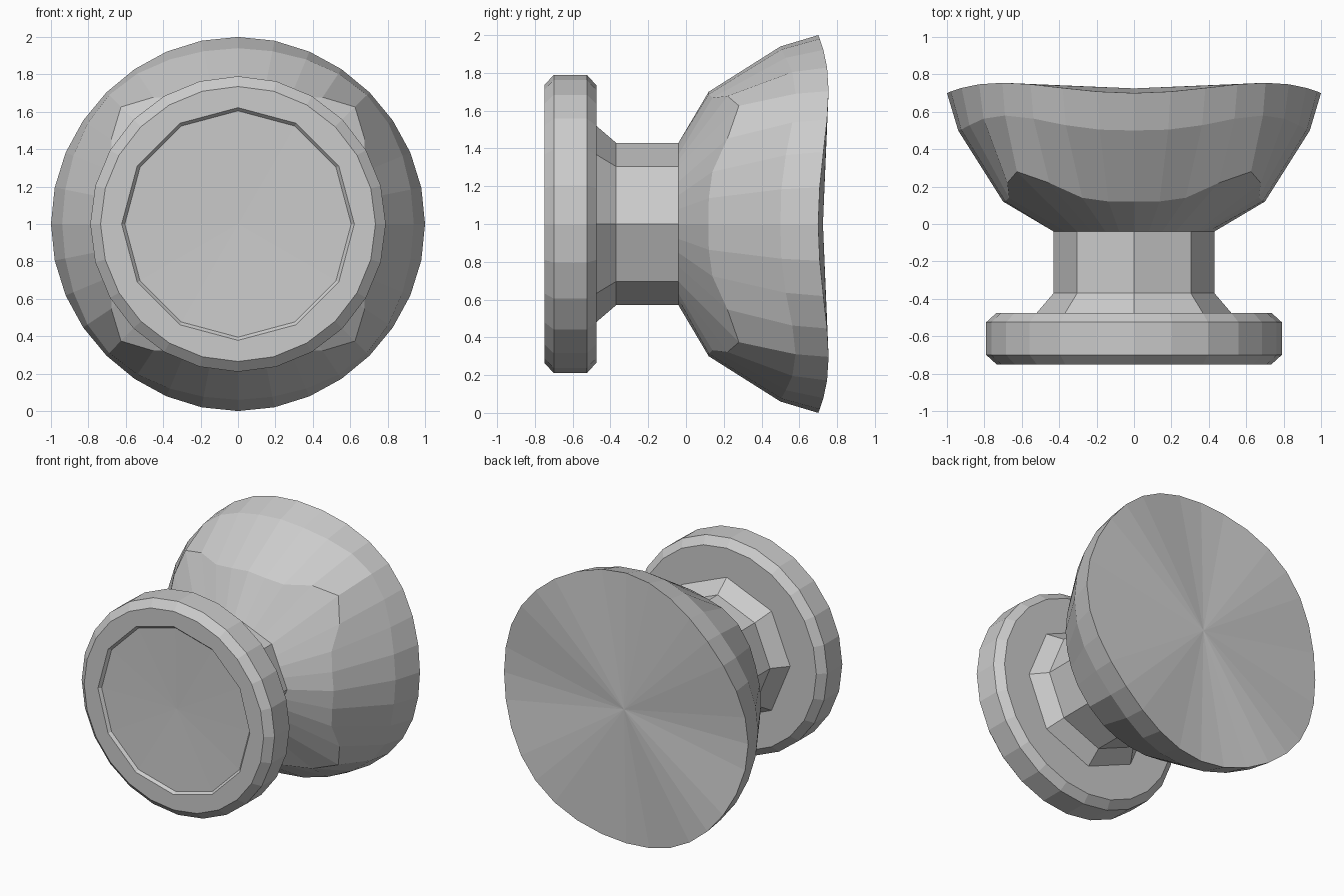
import bpy, bmesh
from math import sin, cos, pi

if "Cube" in bpy.data.objects:
    bpy.data.objects.remove(bpy.data.objects["Cube"])

CENTRE_Z = 1.0


def polygon(radius, sides):
    """Radius of a regular polygon (corner at angle 0) as a function of angle."""
    step = 2 * pi / sides
    return lambda a: radius * cos(step / 2) / cos((a % step) - step / 2)


def ring(radius, y, sides=None):
    """A plain ring: circle, or polygon when sides is given."""
    r = polygon(radius, sides) if sides else (lambda a: radius)
    return lambda a: (r(a), y)


def corner_ring(r0, r1, y0, y1, power):
    """A ring that swells from (r0, y0) to (r1, y1) at the four diagonals."""
    def f(a):
        c = abs(sin(2 * a)) ** power
        return r0 + (r1 - r0) * c, y0 + (y1 - y0) * c
    return f


def loft(name, segments, rings, start=None, end=None):
    """Skin rings around the y axis; start / end are y of optional cap centres."""
    bm = bmesh.new()
    loops = []
    for f in rings:
        loop = []
        for i in range(segments):
            a = 2 * pi * i / segments
            r, y = f(a)
            loop.append(bm.verts.new((r * sin(a), y, CENTRE_Z + r * cos(a))))
        loops.append(loop)
    for low, high in zip(loops, loops[1:]):
        for i in range(segments):
            j = (i + 1) % segments
            bm.faces.new((low[i], low[j], high[j], high[i]))
    for y, loop, flip in ((start, loops[0], True), (end, loops[-1], False)):
        if y is None:
            continue
        tip = bm.verts.new((0, y, CENTRE_Z))
        for i in range(segments):
            pair = (loop[i], loop[(i + 1) % segments])
            bm.faces.new((tip, *(pair[::-1] if flip else pair)))
    # Outward normals (the lofts run front to back)
    bm.normal_update()
    mid = len(rings) // 2 - 1
    face = bm.faces[:] and loops[mid][0].link_faces[0]
    c = face.calc_center_median()
    if face.normal.x * c.x + face.normal.z * (c.z - CENTRE_Z) < 0:
        bmesh.ops.reverse_faces(bm, faces=bm.faces[:])
    mesh = bpy.data.meshes.new(name)
    bm.to_mesh(mesh)
    bm.free()
    obj = bpy.data.objects.new(name, mesh)
    bpy.context.collection.objects.link(obj)
    return obj


# Round front plate: chamfered rim and a shallow twelve-sided recess
loft("front_plate", 24, [
    ring(0.605, -0.73, 12),
    ring(0.622, -0.75, 12),
    ring(0.735, -0.75),
    ring(0.79, -0.70),
    ring(0.79, -0.525),
    ring(0.735, -0.475),
    ring(0.52, -0.475, 8),
], start=-0.715)

# Octagonal neck flaring toward the plate
loft("neck", 8, [
    ring(0.52, -0.475),
    ring(0.43, -0.37),
    ring(0.43, -0.04),
])

# Flared knob: octagonal root, squarish shoulder, round wavy rim, shallow back
loft("knob", 32, [
    ring(0.43, -0.04, 8),
    corner_ring(0.70, 0.885, 0.12, 0.28, 6),
    corner_ring(0.94, 0.975, 0.50, 0.58, 3),
    corner_ring(1.0, 0.995, 0.70, 0.755, 2),
], end=0.725)
